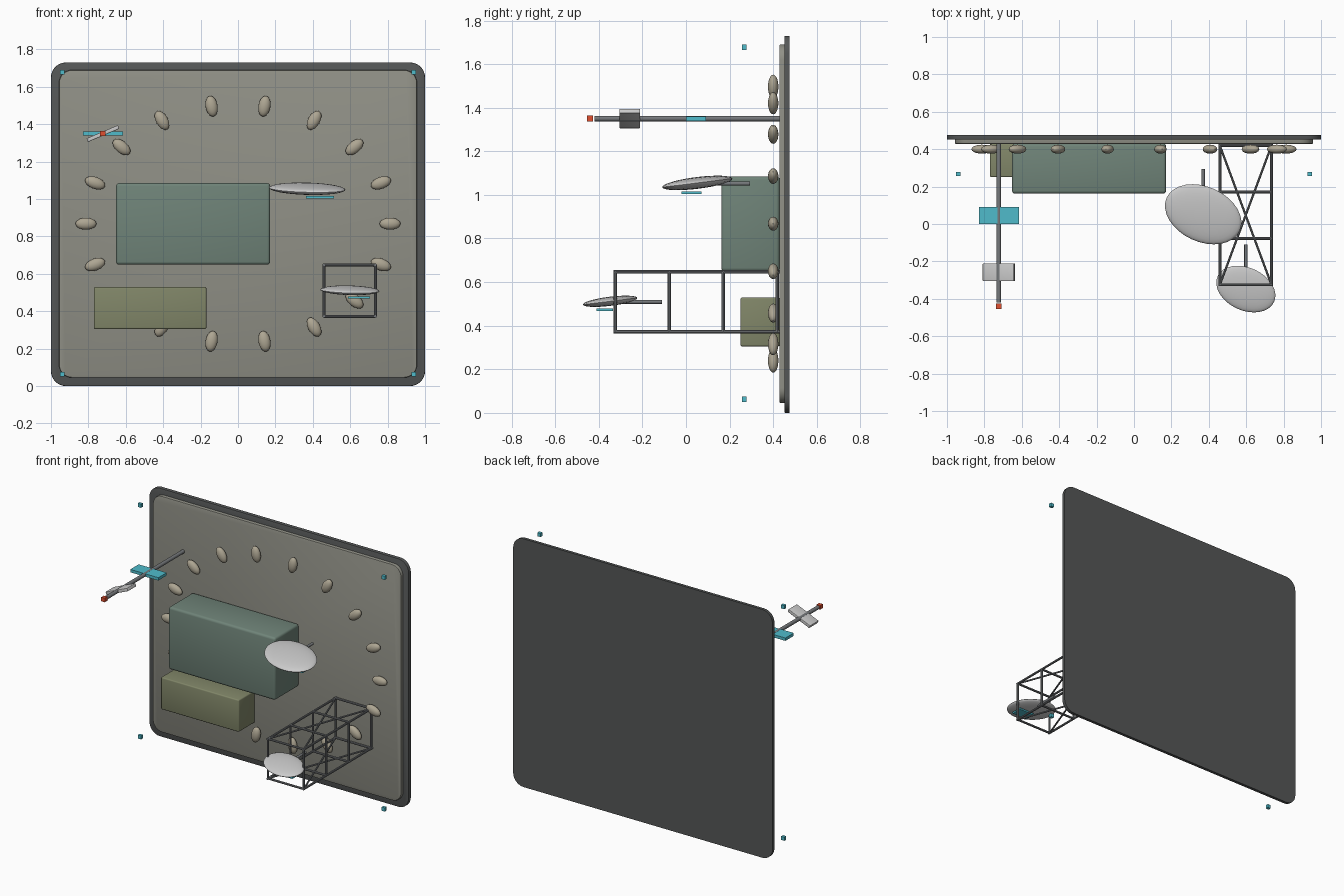
import bpy, bmesh
from math import cos, sin, pi, radians
from mathutils import Vector, Matrix

if "Cube" in bpy.data.objects:
    bpy.data.objects.remove(bpy.data.objects["Cube"])


def mat(name, rgb):
    m = bpy.data.materials.new(name)
    m.diffuse_color = (*rgb, 1)
    m.use_nodes = True
    m.node_tree.nodes["Principled BSDF"].inputs["Base Color"].default_value = m.diffuse_color
    return m


DARK = mat("dark_grey", (0.09, 0.095, 0.095))
HULL = mat("hull_grey", (0.28, 0.28, 0.24))
GREEN = mat("green_grey", (0.16, 0.23, 0.19))
OLIVE = mat("olive", (0.22, 0.24, 0.14))
TAN = mat("tan", (0.42, 0.38, 0.29))
METAL = mat("metal", (0.18, 0.19, 0.2))
PALE = mat("pale_grey", (0.55, 0.55, 0.55))
CYAN = mat("cyan", (0.08, 0.5, 0.6))
RED = mat("red", (0.75, 0.08, 0.03))


def finish(name, bm, m, smooth=True):
    bmesh.ops.recalc_face_normals(bm, faces=bm.faces[:])
    me = bpy.data.meshes.new(name)
    bm.to_mesh(me)
    bm.free()
    ob = bpy.data.objects.new(name, me)
    bpy.context.collection.objects.link(ob)
    me.materials.append(m)
    if smooth:
        bpy.ops.object.select_all(action='DESELECT')
        ob.select_set(True)
        bpy.context.view_layer.objects.active = ob
        bpy.ops.object.shade_smooth_by_angle(angle=radians(35))
    return ob


def box(name, loc, size, m, bevel=0.0, tilt_y=0.0):
    bm = bmesh.new()
    bmesh.ops.create_cube(bm, size=1, matrix=Matrix.Diagonal((*size, 1)))
    if bevel:
        bmesh.ops.bevel(bm, geom=bm.edges[:], offset=bevel, segments=3,
                        profile=0.5, affect='EDGES')
    ob = finish(name, bm, m, bevel > 0)
    ob.location = loc
    ob.rotation_euler.y = tilt_y
    return ob


def rounded_plate(name, hw, z0, z1, y0, y1, r, chamfer, m):
    bm = bmesh.new()
    vs = []
    for cx, cz, a0 in ((hw - r, z1 - r, 0), (r - hw, z1 - r, 90),
                       (r - hw, z0 + r, 180), (hw - r, z0 + r, 270)):
        for i in range(9):
            a = radians(a0 + i * 90 / 8)
            vs.append(bm.verts.new((cx + r * cos(a), y1, cz + r * sin(a))))
    face = bm.faces.new(vs)
    ext = bmesh.ops.extrude_face_region(bm, geom=[face])
    front = [v for v in ext['geom'] if isinstance(v, bmesh.types.BMVert)]
    bmesh.ops.translate(bm, verts=front, vec=(0, y0 - y1, 0))
    fs = set(front)
    rim = [e for e in bm.edges if e.verts[0] in fs and e.verts[1] in fs]
    bmesh.ops.bevel(bm, geom=rim, offset=chamfer, segments=2, profile=0.5,
                    affect='EDGES')
    return finish(name, bm, m)


def ellipsoid(name, loc, radii, rot, m, seg=24):
    bm = bmesh.new()
    bmesh.ops.create_uvsphere(bm, u_segments=seg, v_segments=seg // 2, radius=1,
                              matrix=rot @ Matrix.Diagonal((*radii, 1)))
    ob = finish(name, bm, m)
    ob.location = loc
    return ob


def add_rod(bm, a, b, r, seg=8):
    a, b = Vector(a), Vector(b)
    d = b - a
    mx = Matrix.Translation((a + b) / 2) @ d.to_track_quat('Z', 'Y').to_matrix().to_4x4()
    bmesh.ops.create_cone(bm, cap_ends=True, segments=seg, radius1=r, radius2=r,
                          depth=d.length, matrix=mx)


def rod(name, a, b, r, m, seg=12):
    bm = bmesh.new()
    add_rod(bm, a, b, r, seg)
    return finish(name, bm, m)


# backing plate and raised face panel
rounded_plate("back_plate", 1.0, 0, 1.73, 0.451, 0.475, 0.08, 0.004, DARK)
rounded_plate("face_panel", 0.957, 0.045, 1.69, 0.428, 0.455, 0.07, 0.006, HULL)

# equipment modules
box("large_module", (-0.24, 0.296, 0.867), (0.824, 0.268, 0.436), GREEN, 0.016)
box("small_module", (-0.47, 0.34, 0.417), (0.602, 0.18, 0.224), OLIVE, 0.008)

# ring of pods, long axis pointing outward
for i in range(18):
    a = i * pi / 9
    ellipsoid(f"pod_{i + 1}", (0.813 * cos(a), 0.4, 0.868 + 0.638 * sin(a)),
              (0.056, 0.024, 0.032), Matrix.Rotation(-a, 4, 'Y'), TAN, 20)

# corner marker lights
for x in (-0.94, 0.94):
    for z in (0.063, 1.677):
        box("corner_light", (x, 0.267, z), (0.025, 0.021, 0.025), CYAN)

# mast with vanes and tip light
rod("mast", (-0.723, 0.43, 1.35), (-0.723, -0.42, 1.35), 0.013, METAL)
box("mast_tip_light", (-0.723, -0.44, 1.35), (0.028, 0.028, 0.028), RED)
box("cyan_vane", (-0.722, 0.045, 1.35), (0.216, 0.092, 0.02), CYAN)
box("grey_vane", (-0.722, -0.258, 1.35), (0.182, 0.094, 0.021), PALE, 0.003, radians(-23))

# tilted dishes, each with an arm and an underside plate
for tag, loc, radii, arm_y, plate, psize in (
        ("upper", (0.37, 0.052, 1.055), (0.215, 0.148, 0.027), 0.293,
         (0.438, 0.025, 1.009), (0.148, 0.092, 0.012)),
        ("lower", (0.598, -0.348, 0.512), (0.166, 0.115, 0.021), -0.11,
         (0.648, -0.373, 0.473), (0.118, 0.077, 0.011))):
    rot = Matrix.Rotation(radians(7), 4, 'X') @ Matrix.Rotation(radians(-25), 4, 'Z')
    ellipsoid(f"{tag}_dish", loc, radii, rot, PALE, 32)
    z = loc[2] - 0.003
    rod(f"{tag}_dish_arm", (loc[0], loc[1], z), (loc[0], arm_y, z), 0.009, METAL)
    box(f"{tag}_dish_plate", plate, psize, CYAN)

# open truss boom
bm = bmesh.new()
X, Z = (0.459, 0.735), (0.372, 0.648)
Y = [-0.325 + i * 0.248 for i in range(4)]
R = 0.0075
for x in X:
    for z in Z:
        add_rod(bm, (x, Y[0] - R, z), (x, 0.43, z), R)
for y in Y:
    for k in (0, 1):
        add_rod(bm, (X[0], y, Z[k]), (X[1], y, Z[k]), R)
        add_rod(bm, (X[k], y, Z[0]), (X[k], y, Z[1]), R)
for z in Z:
    add_rod(bm, (X[0], Y[0], z), (X[1], Y[3], z), 0.006)
    add_rod(bm, (X[1], Y[0], z), (X[0], Y[3], z), 0.006)
finish("truss_boom", bm, METAL)
